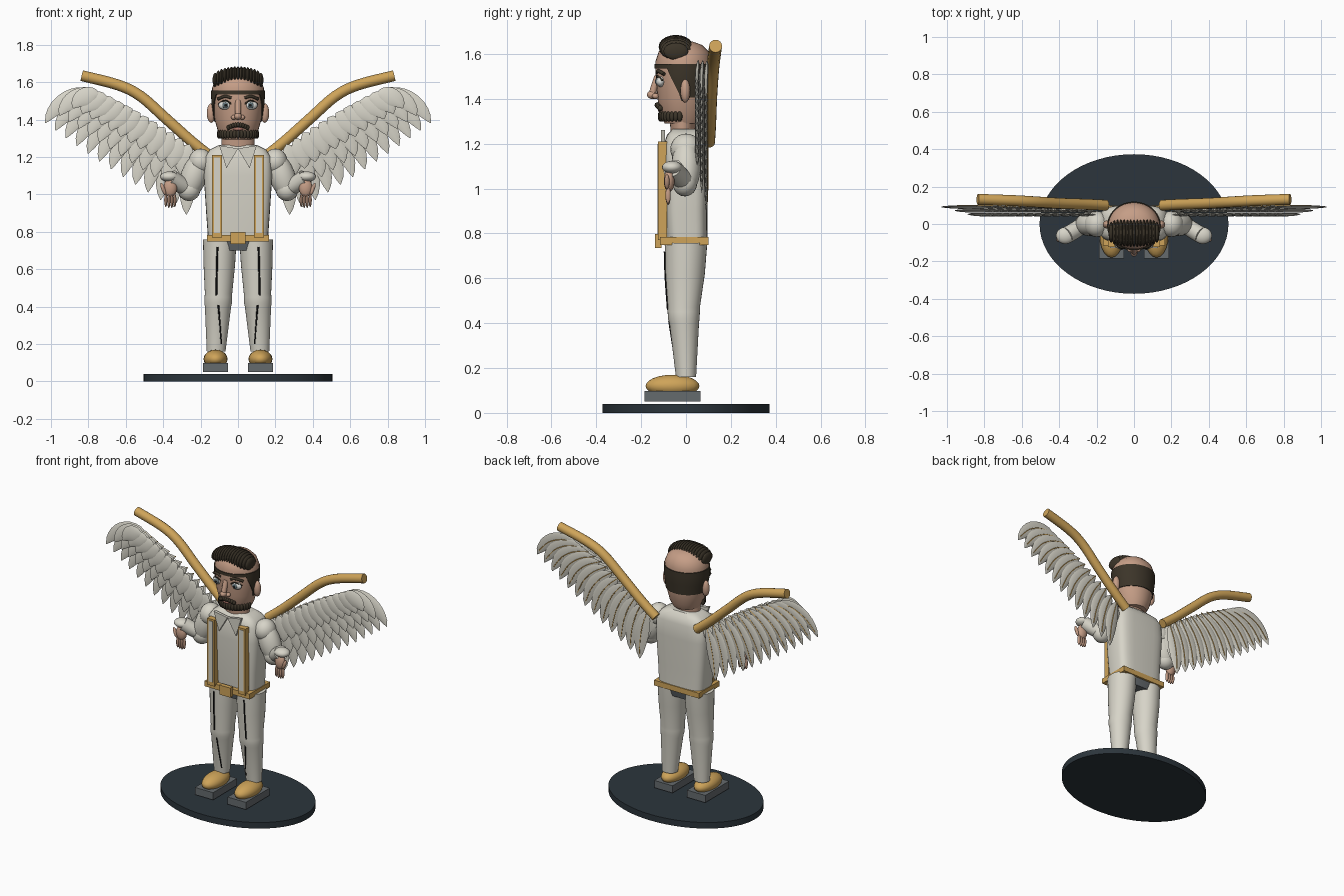
import bpy, bmesh, math
from mathutils import Vector, Matrix

cube = bpy.data.objects.get("Cube")
if cube:
    bpy.data.objects.remove(cube)


def material(name, rgb):
    m = bpy.data.materials.new(name)
    m.use_nodes = True
    col = (*rgb, 1)
    m.diffuse_color = col
    m.node_tree.nodes["Principled BSDF"].inputs["Base Color"].default_value = col
    return m


CREAM = material("cream cloth", (0.68, 0.66, 0.58))
GOLD = material("gold leather", (0.62, 0.37, 0.10))
SKIN = material("skin", (0.56, 0.34, 0.24))
HAIR = material("dark brown hair", (0.045, 0.035, 0.022))
SLATE = material("slate base", (0.025, 0.036, 0.045))
GREY = material("grey sole", (0.13, 0.145, 0.155))
WHITE = material("eye white", (0.75, 0.75, 0.72))
IRIS = material("iris blue grey", (0.12, 0.17, 0.19))
BLACK = material("black", (0.01, 0.01, 0.01))
LIP = material("lip pink", (0.42, 0.18, 0.14))
made = []


def finish(name, bm, mat):
    bmesh.ops.recalc_face_normals(bm, faces=bm.faces)
    me = bpy.data.meshes.new(name)
    bm.to_mesh(me)
    bm.free()
    ob = bpy.data.objects.new(name, me)
    bpy.context.collection.objects.link(ob)
    me.materials.append(mat)
    made.append(ob)
    return ob


def ellipsoid(name, c, r, mat, tilt=0, seg=20):
    bm = bmesh.new()
    mx = Matrix.Translation(c) @ Matrix.Rotation(tilt, 4, "Y") @ Matrix.Diagonal((*r, 1))
    bmesh.ops.create_uvsphere(bm, u_segments=seg, v_segments=seg // 2 + 2, radius=1, matrix=mx)
    return finish(name, bm, mat)


def box(name, lo, hi, mat):
    lo, hi = Vector(lo), Vector(hi)
    bm = bmesh.new()
    mx = Matrix.Translation((lo + hi) / 2) @ Matrix.Diagonal((*(hi - lo), 1))
    bmesh.ops.create_cube(bm, size=1, matrix=mx)
    return finish(name, bm, mat)


def skin_rings(bm, rings):
    rows = [[bm.verts.new(p) for p in ring] for ring in rings]
    n = len(rows[0])
    for a, b in zip(rows, rows[1:]):
        for i in range(n):
            bm.faces.new((a[i], a[(i + 1) % n], b[(i + 1) % n], b[i]))
    bm.faces.new(rows[0])
    bm.faces.new(rows[-1])


def loft(name, rings, mat, power=2, n=32):
    """Rings are (z, centre x, centre y, radius x, radius y)."""
    def ring(z, cx, cy, rx, ry):
        pts = []
        for i in range(n):
            a = math.tau * i / n
            c, s = math.cos(a), math.sin(a)
            pts.append((cx + rx * math.copysign(abs(c) ** (2 / power), c),
                        cy + ry * math.copysign(abs(s) ** (2 / power), s), z))
        return pts
    bm = bmesh.new()
    skin_rings(bm, [ring(*r) for r in rings])
    return finish(name, bm, mat)


def tube(name, pts, r, mat, n=12):
    """Round tube along a smooth path."""
    pts = [Vector(p) for p in pts]
    path = []
    for i in range(len(pts) - 1):
        p0, p1, p2, p3 = (pts[max(0, min(len(pts) - 1, i + k))] for k in (-1, 0, 1, 2))
        for t in (0, 0.25, 0.5, 0.75):
            path.append(0.5 * (2 * p1 + (p2 - p0) * t + (2 * p0 - 5 * p1 + 4 * p2 - p3) * t * t
                               + (3 * p1 - p0 - 3 * p2 + p3) * t ** 3))
    path.append(pts[-1])
    rings = []
    for i, p in enumerate(path):
        d = (path[min(i + 1, len(path) - 1)] - path[max(i - 1, 0)]).normalized()
        u = d.cross(Vector((0, 1, 0) if abs(d.y) < 0.8 else (0, 0, 1))).normalized()
        v = d.cross(u)
        rings.append([p + r * (u * math.cos(math.tau * k / n) + v * math.sin(math.tau * k / n)) for k in range(n)])
    bm = bmesh.new()
    skin_rings(bm, rings)
    return finish(name, bm, mat)


# Base
loft("base", [(0, 0, 0, 0.505, 0.373), (0.04, 0, 0, 0.505, 0.373)], SLATE, n=64)

# Torso, pelvis, belt, collar
loft("torso", [(0.76, 0, 0.005, 0.16, 0.09), (0.9, 0, 0, 0.17, 0.095), (1.1, 0, 0, 0.183, 0.1),
               (1.2, 0, 0, 0.178, 0.098), (1.24, 0, 0, 0.15, 0.085), (1.265, 0, 0, 0.1, 0.06)], CREAM, power=4)
loft("pelvis", [(0.7, 0, 0, 0.08, 0.075), (0.76, 0, 0, 0.1, 0.09)], GREY, power=5)
box("belt", (-0.165, -0.115, 0.748), (0.165, 0.1, 0.783), GOLD)
box("buckle", (-0.04, -0.138, 0.735), (0.04, -0.11, 0.798), GOLD)
loft("neck", [(1.22, 0, -0.015, 0.085, 0.05), (1.33, 0, -0.015, 0.09, 0.06)], SKIN)

# Head
HEAD = [(1.29, 0.085, 0.085), (1.33, 0.105, 0.105), (1.4, 0.125, 0.117), (1.5, 0.138, 0.125), (1.57, 0.138, 0.125),
        (1.61, 0.122, 0.112), (1.64, 0.09, 0.082), (1.655, 0.045, 0.04)]
HY = -0.01
loft("head", [(z, 0, HY, a, b) for z, a, b in HEAD], SKIN)


def head_point(phi, z, grow=1.0):
    """Point on the head, phi measured from the front."""
    for (z0, a0, b0), (z1, a1, b1) in zip(HEAD, HEAD[1:]):
        if z0 <= z <= z1:
            t = (z - z0) / (z1 - z0)
            return Vector((grow * (a0 + t * (a1 - a0)) * math.sin(phi),
                           HY - grow * (b0 + t * (b1 - b0)) * math.cos(phi), z))


# Hair band with sideburns, closed on the inside of the head
def hair_bottom(phi):
    d = abs(math.degrees(phi))
    if d < 55:
        return 1.535
    if d < 82:
        return 1.535 - 0.12 * (d - 55) / 27
    return 1.39 if d < 95 else 1.405


bm = bmesh.new()
cols = []
for i in range(72):
    phi = math.tau * i / 72 - math.pi
    lo = hair_bottom(phi)
    zs = [lo + (1.555 - lo) * k / 5 for k in range(6)]
    cols.append([head_point(phi, z, 1.04) for z in zs] + [head_point(phi, z, 0.95) for z in (1.555, lo)])
skin = [[bm.verts.new(p) for p in c] for c in cols]
for a, b in zip(skin, skin[1:] + skin[:1]):
    for k in range(8):
        bm.faces.new((a[k], b[k], b[(k + 1) % 8], a[(k + 1) % 8]))
finish("hair_band", bm, HAIR)

# Swept ribbed quiff
for i in range(15):
    f = (i - 7) / 7
    k = 1 - 0.28 * f ** 4
    ellipsoid("quiff_rib", (0.122 * f, -0.045, 1.632 - 0.02 * f * f), (0.014, 0.077 * k, 0.053 * k), HAIR, seg=16)

# Beard and moustache tufts
for i in range(17):
    phi = math.radians(-80 + 10 * i)
    p = head_point(phi, 1.322, 1.03)
    ellipsoid("beard_tuft", p, (0.012, 0.012, 0.024), HAIR, seg=10)
for i in range(9):
    f = (i - 4) / 4
    ellipsoid("moustache_tuft", (0.05 * f, -0.128 + 0.014 * f * f, 1.372 - 0.014 * f * f),
              (0.012, 0.012, 0.013), HAIR, seg=10)
ellipsoid("lips", (0, -0.118, 1.35), (0.03, 0.008, 0.008), LIP)

# Nose
tube("nose_bridge", [(0, -0.125, 1.5), (0, -0.142, 1.45), (0, -0.15, 1.42)], 0.016, SKIN)
ellipsoid("nose_tip", (0, -0.15, 1.418), (0.02, 0.024, 0.019), SKIN)

for s in (-1, 1):
    ellipsoid("nostril", (s * 0.022, -0.135, 1.412), (0.015, 0.016, 0.013), SKIN)
    # Eyes, brows and ears
    ellipsoid("eye", (s * 0.07, -0.113, 1.477), (0.034, 0.02, 0.024), WHITE)
    ellipsoid("iris", (s * 0.068, -0.129, 1.477), (0.016, 0.008, 0.016), IRIS)
    ellipsoid("pupil", (s * 0.067, -0.134, 1.477), (0.008, 0.005, 0.008), BLACK)
    tube("eyelid", [(s * 0.034, -0.125, 1.482), (s * 0.068, -0.13, 1.503), (s * 0.105, -0.105, 1.482)], 0.004, HAIR)
    tube("brow", [(s * 0.035, -0.128, 1.516), (s * 0.07, -0.122, 1.524), (s * 0.108, -0.098, 1.51)], 0.008, HAIR)
    ellipsoid("ear", (s * 0.143, -0.003, 1.435), (0.024, 0.022, 0.052), SKIN)

    # Collar point
    bm = bmesh.new()
    flat = [(0, 1.245), (0.1, 1.262), (0.062, 1.14)]
    skin_rings(bm, [[(s * x, y, z) for x, z in flat] for y in (-0.112, -0.094)])
    finish("collar", bm, CREAM)

    # Braces with a pale centre stripe
    box("brace", (s * 0.1125 - 0.0275, -0.124, 0.77), (s * 0.1125 + 0.0275, -0.085, 1.21), GOLD)
    box("brace_stripe", (s * 0.1125 - 0.016, -0.127, 0.795), (s * 0.1125 + 0.016, -0.122, 1.198), CREAM)

    # Leg, crease, shoe and sole
    loft("leg", [(0.16, s * 0.117, 0, 0.05, 0.045), (0.4, s * 0.107, -0.008, 0.07, 0.066),
                 (0.42, s * 0.106, -0.01, 0.074, 0.07), (0.45, s * 0.105, -0.01, 0.074, 0.072),
                 (0.47, s * 0.104, -0.01, 0.073, 0.072), (0.62, s * 0.1, -0.004, 0.084, 0.088),
                 (0.758, s * 0.097, 0, 0.09, 0.095)], CREAM)
    tube("thigh_crease", [(s * 0.11, -0.095, 0.72), (s * 0.113, -0.091, 0.6), (s * 0.116, -0.081, 0.46)], 0.005, BLACK, 6)
    tube("shin_crease", [(s * 0.105, -0.075, 0.41), (s * 0.097, -0.058, 0.3), (s * 0.09, -0.042, 0.2)], 0.005, BLACK, 6)
    ellipsoid("shoe", (s * 0.12, -0.06, 0.12), (0.064, 0.12, 0.05), GOLD)
    box("sole", (s * 0.12 - 0.067, -0.185, 0.05), (s * 0.12 + 0.067, 0.065, 0.098), GREY)

    # Arm, cuff and hand
    ellipsoid("shoulder", (s * 0.2, 0, 1.175), (0.065, 0.07, 0.07), CREAM)
    ellipsoid("upper_arm", (s * 0.235, 0, 1.1), (0.07, 0.065, 0.135), CREAM, tilt=-s * 0.35)
    tube("forearm", [(s * 0.265, 0, 1.03), (s * 0.31, -0.03, 1.055), (s * 0.36, -0.06, 1.09)], 0.045, CREAM, 16)
    ellipsoid("elbow", (s * 0.262, -0.005, 1.025), (0.06, 0.055, 0.06), CREAM)
    ellipsoid("cuff", (s * 0.367, -0.062, 1.095), (0.05, 0.045, 0.028), CREAM)
    ellipsoid("palm", (s * 0.362, -0.075, 1.035), (0.036, 0.024, 0.05), SKIN)
    for k in range(4):
        ellipsoid("finger", (s * (0.338 + 0.016 * k), -0.08, 0.97), (0.009, 0.012, 0.046 - 0.006 * abs(k - 1.5)), SKIN, seg=10)
    ellipsoid("thumb", (s * 0.4, -0.085, 1.03), (0.011, 0.012, 0.035), SKIN, tilt=s * 0.35, seg=10)

    # Wing spar
    tube("wing_spar", [(s * 0.15, 0.1, 1.205), (s * 0.25, 0.105, 1.285), (s * 0.39, 0.11, 1.41), (s * 0.52, 0.118, 1.525),
                       (s * 0.64, 0.125, 1.585), (s * 0.835, 0.132, 1.635)], 0.029, GOLD, 16)

    # Three tiers of curved feathers fanning outward, each with a thin shaft
    for tier, (size, y) in enumerate([(0.35, 0.09), (0.26, 0.07), (0.17, 0.05)]):
        for i in range(13):
            u = i / 12
            p = Vector((0.215 + 0.525 * u, y, 1.235 + 0.3 * u + 0.1 * u * (1 - u)))
            a0 = math.radians(-70 + 75 * u)
            a1 = math.radians(-92 + 24 * u)
            rings, spine = [], []
            steps = 10
            for k in range(steps + 1):
                t = k / steps
                a = a0 + (a1 - a0) * t
                side = Vector((-math.sin(a), 0.12, math.cos(a)))
                w = 0.002 + 0.046 * max(0, math.sin(math.pi * t ** 0.9)) ** 0.7
                ring = []
                for j in range(8):
                    b = math.tau * j / 8
                    q = p + side * w * math.cos(b) + Vector((0, 0.17 * w * math.sin(b), 0))
                    ring.append((s * q.x, q.y, q.z))
                rings.append(ring)
                spine.append((s * p.x, p.y + 0.17 * w, p.z))
                p = p + Vector((math.cos(a), 0, math.sin(a))) * size / steps
            bm = bmesh.new()
            skin_rings(bm, rings)
            finish("feather", bm, CREAM)
            if tier == 0:
                tube("feather_shaft", spine[::3], 0.003, GOLD, 5)

# Smooth shading with sharp edges kept
bpy.ops.object.select_all(action="DESELECT")
for ob in made:
    ob.select_set(True)
bpy.context.view_layer.objects.active = made[0]
bpy.ops.object.shade_smooth_by_angle(angle=math.radians(40))
